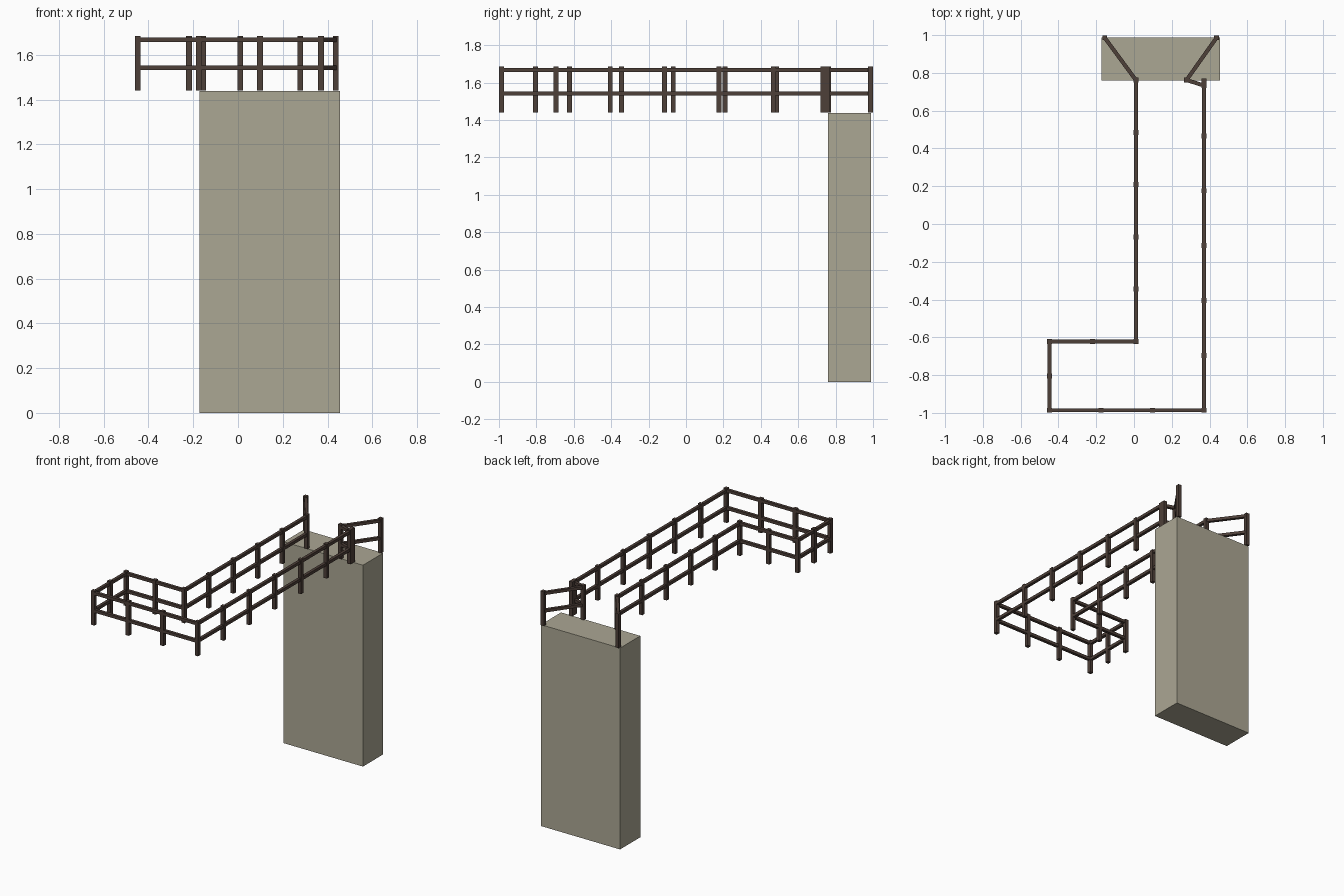
import bpy, bmesh
from mathutils import Vector, Matrix

if "Cube" in bpy.data.objects:
    bpy.data.objects.remove(bpy.data.objects["Cube"])

POST, RAIL = 0.026, 0.021
POST_Z = (1.44, 1.685)
RAIL_Z = (1.542, 1.667)


def material(name, color):
    m = bpy.data.materials.new(name)
    m.diffuse_color = (*color, 1)
    m.use_nodes = True
    m.node_tree.nodes["Principled BSDF"].inputs["Base Color"].default_value = m.diffuse_color
    return m


wood = material("dark_wood", (0.075, 0.05, 0.04))
stone = material("stone", (0.41, 0.385, 0.295))


def box(name, size, loc, mat, angle=0.0):
    bm = bmesh.new()
    bmesh.ops.create_cube(bm, size=1, matrix=Matrix.Diagonal((*size, 1)))
    me = bpy.data.meshes.new(name)
    bm.to_mesh(me)
    bm.free()
    me.materials.append(mat)
    ob = bpy.data.objects.new(name, me)
    ob.location = loc
    ob.rotation_euler.z = angle
    bpy.context.collection.objects.link(ob)
    return ob


placed = set()


def post(p):
    key = (round(p.x, 3), round(p.y, 3))
    if key in placed:
        return
    placed.add(key)
    z0, z1 = POST_Z
    box("fence_post", (POST, POST, z1 - z0), (p.x, p.y, (z0 + z1) / 2), wood)


def fence_run(a, b, bays):
    """Evenly spaced posts with two rails between a and b."""
    a, b = Vector(a), Vector(b)
    for i in range(bays + 1):
        post(a.lerp(b, i / bays))
    d, mid = b - a, (a + b) / 2
    for z in RAIL_Z:
        ob = box("fence_rail", (d.length, RAIL, RAIL), (mid.x, mid.y, z), wood)
        ob.rotation_euler.z = Vector((1, 0)).angle_signed(d) * -1


# stone pillar at the back
box("stone_pillar", (0.626, 0.228, 1.438), (0.142, 0.874, 0.719), stone)

# left side, from the pillar to the front corner
fence_run((-0.155, 0.986), (0.01, 0.762), 1)
fence_run((0.01, 0.762), (0.01, -0.622), 5)
fence_run((0.01, -0.622), (-0.448, -0.622), 2)
fence_run((-0.448, -0.622), (-0.448, -0.986), 2)
# front and right side
fence_run((-0.448, -0.986), (0.371, -0.986), 3)
fence_run((0.371, -0.986), (0.371, 0.757), 6)
# short return and flare back onto the pillar
fence_run((0.371, 0.733), (0.278, 0.762), 1)
fence_run((0.278, 0.762), (0.437, 0.986), 1)
